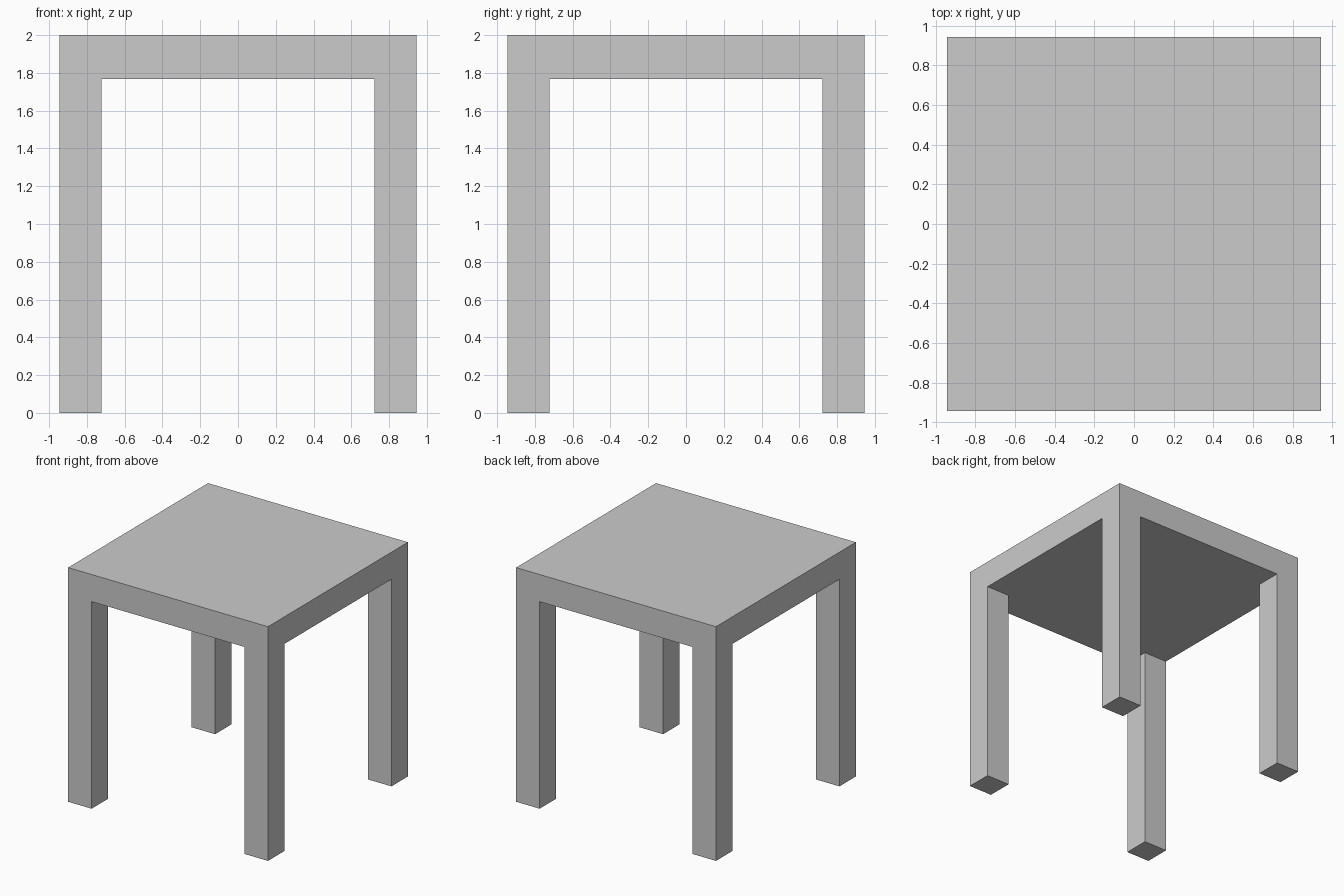
import bpy, bmesh
from mathutils import Matrix, Vector

if "Cube" in bpy.data.objects:
    bpy.data.objects.remove(bpy.data.objects["Cube"])

HALF = 0.944    # half the width of the top
INNER = 0.722   # inner side of the legs
UNDER = 1.768   # underside of the top
TOP = 2.0

bm = bmesh.new()

# Table top slab
size = (2 * HALF, 2 * HALF, TOP - UNDER, 1)
bmesh.ops.create_cube(bm, size=1, matrix=Matrix.Translation((0, 0, (TOP + UNDER) / 2)) @ Matrix.Diagonal(size))

# Cut lines that mark out the leg corners
for axis in (Vector((1, 0, 0)), Vector((0, 1, 0))):
    for s in (-1, 1):
        bmesh.ops.bisect_plane(bm, geom=bm.verts[:] + bm.edges[:] + bm.faces[:],
                               plane_co=axis * s * INNER, plane_no=axis)

# Four legs, pulled down from the corner faces of the underside
bm.normal_update()
corners = []
for f in bm.faces:
    c = f.calc_center_median()
    if f.normal.z < -0.9 and abs(c.x) > INNER and abs(c.y) > INNER:
        corners.append(f)
feet = bmesh.ops.extrude_discrete_faces(bm, faces=corners)["faces"]
for f in feet:
    for v in f.verts:
        v.co.z = 0

bmesh.ops.recalc_face_normals(bm, faces=bm.faces[:])

mesh = bpy.data.meshes.new("table")
bm.to_mesh(mesh)
bm.free()
bpy.context.collection.objects.link(bpy.data.objects.new("table", mesh))
